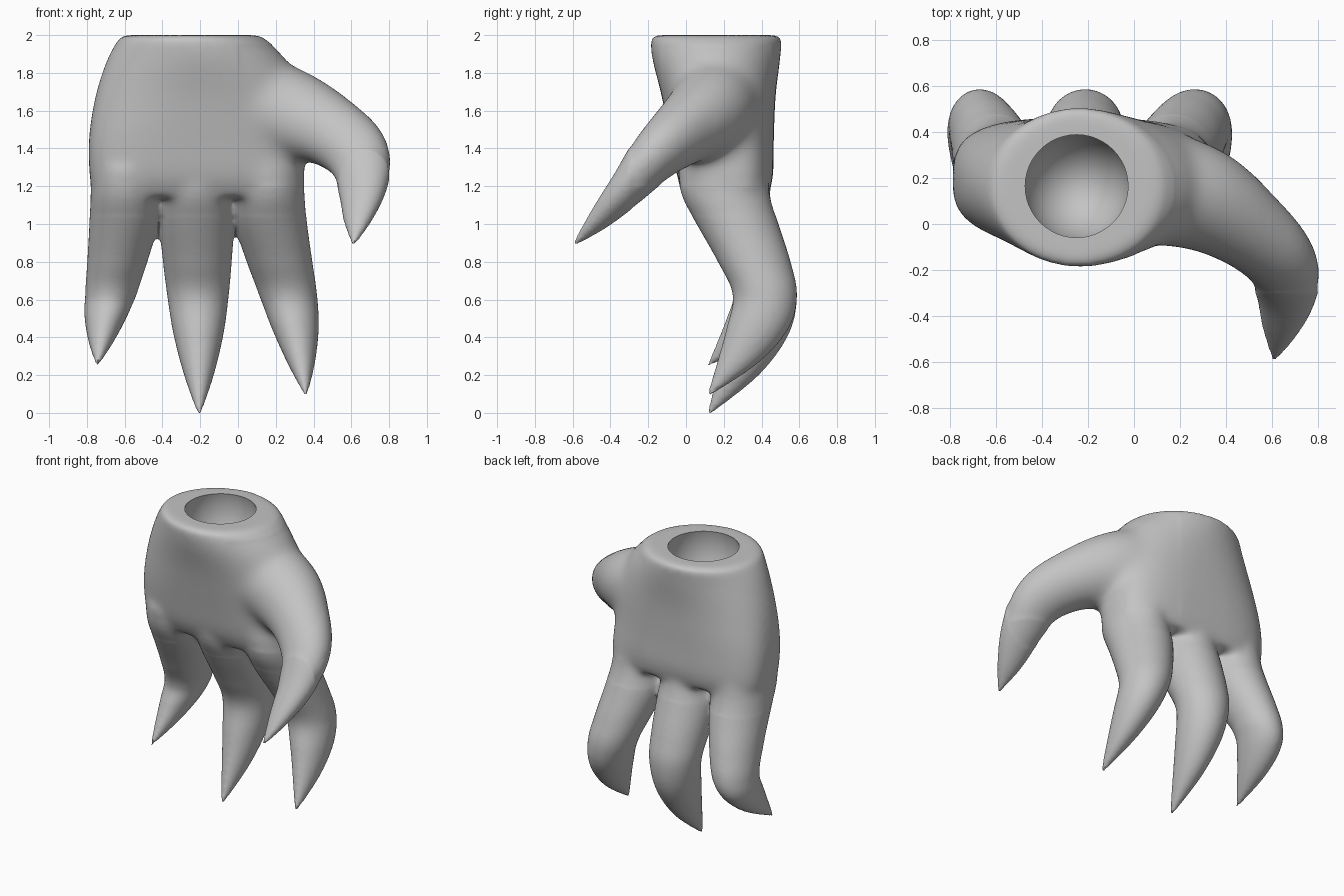
import bpy
import bmesh
from math import cos, sin, pi, copysign
from mathutils import Vector

cube = bpy.data.objects.get("Cube")
if cube:
    bpy.data.objects.remove(cube, do_unlink=True)

SIDES = 40
STEPS = 6
KNUCKLE_TOP = 1.3
BEND = 0.62


def spline(rows):
    """Smoothly resample rows of numbers (Catmull-Rom)."""
    out = []
    for i in range(len(rows) - 1):
        a, b, c, d = (rows[min(max(i + k, 0), len(rows) - 1)] for k in (-1, 0, 1, 2))
        for s in range(STEPS):
            t = s / STEPS
            out.append([q + t / 2 * (r - p + t * (2 * p - 5 * q + 4 * r - w
                        + t * (3 * q - p - 3 * r + w)))
                        for p, q, r, w in zip(a, b, c, d)])
    return out + [list(rows[-1])]


def ring(center, u, v, power=2):
    """Superellipse loop spanned by the half-axes u and v."""
    pts = []
    for i in range(SIDES):
        a = 2 * pi * i / SIDES
        c, s = (copysign(abs(f) ** (2 / power), f) for f in (cos(a), sin(a)))
        pts.append(center + u * c + v * s)
    return pts


def flat_ring(x, y, z, rx, ry, power=2):
    return ring(Vector((x, y, z)), Vector((rx, 0, 0)), Vector((0, ry, 0)), power)


def loft(bm, rings):
    """Closed skin through a list of loops."""
    loops = [[bm.verts.new(p) for p in r] for r in rings]
    faces = [bm.faces.new((lo[i - 1], lo[i], hi[i], hi[i - 1]))
             for lo, hi in zip(loops, loops[1:]) for i in range(SIDES)]
    faces += [bm.faces.new(loops[0]), bm.faces.new(loops[-1])]
    bmesh.ops.recalc_face_normals(bm, faces=faces)


def finger_height(t, tip_z):
    """All fingers bend at the same height, halfway along."""
    if t < 0.5:
        return KNUCKLE_TOP + (BEND - KNUCKLE_TOP) * t * 2
    return BEND + (tip_z - BEND) * (t * 2 - 1)


bm = bmesh.new()

# Palm: left, right, front, back, height, squareness
palm = [(-0.62, 0.12, -0.19, 0.51, 2.0, 2.0),
        (-0.69, 0.25, -0.18, 0.50, 1.88, 1.95),
        (-0.755, 0.34, -0.13, 0.475, 1.68, 2.3),
        (-0.79, 0.34, -0.085, 0.465, 1.45, 2.8),
        (-0.785, 0.355, -0.045, 0.46, 1.25, 3.2),
        (-0.76, 0.34, 0.01, 0.43, 1.14, 3.2)]
loft(bm, [flat_ring((l + r) / 2, (f + b) / 2, z, (r - l) / 2, (b - f) / 2, p)
          for l, r, f, b, z, p in spline(palm)])

# Fingers: position along the finger, sideways drift, half width, front, back
profile = spline([(0, 0, 0.185, -0.05, 0.43),
                  (0.11, 0.03, 0.195, -0.025, 0.445),
                  (0.22, 0.09, 0.198, 0.055, 0.49),
                  (0.37, 0.32, 0.182, 0.17, 0.555),
                  (0.5, 0.54, 0.163, 0.248, 0.588),
                  (0.66, 0.72, 0.133, 0.215, 0.545),
                  (0.83, 0.87, 0.08, 0.165, 0.39),
                  (1, 1, 0.008, 0.11, 0.126)])
for base_x, tip_x, tip_z, slim in ((-0.59, -0.745, 0.25, 0.34),
                                   (-0.22, -0.205, -0.01, 0),
                                   (0.155, 0.36, 0.09, 0.12)):
    loft(bm, [flat_ring(base_x + (tip_x - base_x) * drift, (f + b) / 2,
                        finger_height(t, tip_z),
                        w * (1 - slim * min(t, 0.5)), (b - f) / 2)
              for t, drift, w, f, b in profile])

# Thumb: centre, half width, half thickness
thumb = spline([(-0.1, 0.18, 1.68, 0.27, 0.26),
                (0.25, 0.125, 1.59, 0.25, 0.235),
                (0.49, -0.015, 1.49, 0.2, 0.18),
                (0.635, -0.16, 1.365, 0.178, 0.14),
                (0.66, -0.3, 1.2, 0.138, 0.1),
                (0.636, -0.455, 1.03, 0.082, 0.058),
                (0.61, -0.595, 0.89, 0.008, 0.008)])
rings = []
for i, (x, y, z, w, h) in enumerate(thumb):
    ahead, behind = thumb[min(i + 1, len(thumb) - 1)], thumb[max(i - 1, 0)]
    along = (Vector(ahead[:3]) - Vector(behind[:3])).normalized()
    wide = Vector((0.75, 0.2, 0.6))
    wide = (wide - along * wide.dot(along)).normalized()
    rings.append(ring(Vector((x, y, z)), wide * w, along.cross(wide) * h))
loft(bm, rings)

mesh = bpy.data.meshes.new("hand")
bm.to_mesh(mesh)
bm.free()
hand = bpy.data.objects.new("hand", mesh)
bpy.context.collection.objects.link(hand)
bpy.ops.object.select_all(action="DESELECT")
bpy.context.view_layer.objects.active = hand
hand.select_set(True)

# Fuse the parts into one skin
remesh = hand.modifiers.new("fuse", "REMESH")
remesh.mode = "VOXEL"
remesh.voxel_size = 0.014
bpy.ops.object.modifier_apply(modifier=remesh.name)

# Soften the palm and thumb root more than the fingers
bm = bmesh.new()
bm.from_mesh(hand.data)
soft = [v for v in bm.verts if v.co.z > 1.04 and v.co.y > -0.3]
root = [v for v in soft if 1.2 < v.co.z < 1.95 and v.co.x > 0]
for verts, rounds in ((bm.verts[:], 3), (soft, 18), (root, 40)):
    for _ in range(rounds):
        bmesh.ops.smooth_vert(bm, verts=verts, factor=0.5, use_axis_x=True,
                              use_axis_y=True, use_axis_z=True)
bm.to_mesh(hand.data)
bm.free()

# Round wrist socket
bpy.ops.mesh.primitive_uv_sphere_add(segments=48, ring_count=24, radius=0.235,
                                     location=(-0.25, 0.165, 1.91),
                                     scale=(1, 1, 1.3))
cutter = bpy.context.object
cutter.name = "socket_cutter"
cutter.hide_render = True
bpy.ops.object.select_all(action="DESELECT")
bpy.context.view_layer.objects.active = hand
hand.select_set(True)
cut = hand.modifiers.new("socket", "BOOLEAN")
cut.operation = "DIFFERENCE"
cut.solver = "EXACT"
cut.object = cutter
bpy.ops.object.modifier_apply(modifier=cut.name)
bpy.data.objects.remove(cutter, do_unlink=True)

# Plain grey finish
grey = bpy.data.materials.new("plain_grey")
grey.use_nodes = True
color = (0.55, 0.55, 0.55, 1)
grey.diffuse_color = color
grey.node_tree.nodes["Principled BSDF"].inputs["Base Color"].default_value = color
hand.data.materials.clear()
hand.data.materials.append(grey)
bpy.ops.object.shade_smooth_by_angle(angle=0.7)
